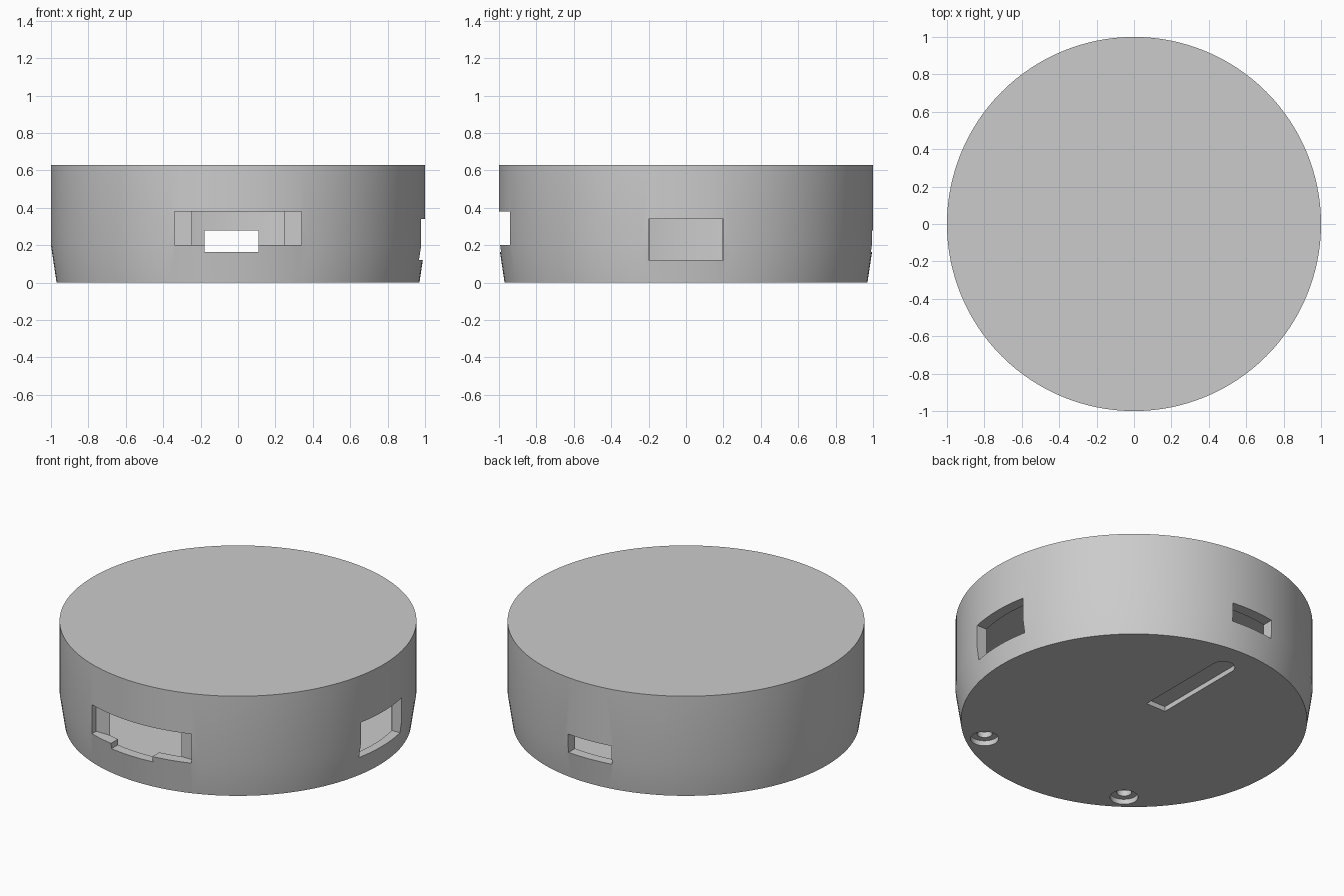
import bpy, bmesh, math

if "Cube" in bpy.data.objects:
    bpy.data.objects.remove(bpy.data.objects["Cube"])

SEG = 128
FLOOR, CEILING = 0.067, 0.563     # inner cavity limits
INNER_R = 0.933                   # inner wall radius

grey = bpy.data.materials.new("plain grey")
grey.diffuse_color = (0.6, 0.6, 0.6, 1)
grey.use_nodes = True
grey.node_tree.nodes["Principled BSDF"].inputs["Base Color"].default_value = grey.diffuse_color


def finish(bm, name):
    bmesh.ops.recalc_face_normals(bm, faces=bm.faces)
    mesh = bpy.data.meshes.new(name)
    bm.to_mesh(mesh)
    bm.free()
    obj = bpy.data.objects.new(name, mesh)
    bpy.context.collection.objects.link(obj)
    return obj


def turned(name, profile, seg=SEG, centre=(0, 0)):
    """Closed solid turned around z from (radius, height) points."""
    bm = bmesh.new()
    rings = []
    for r, z in profile:
        rings.append([bm.verts.new((centre[0] + r * math.cos(2 * math.pi * i / seg),
                                    centre[1] + r * math.sin(2 * math.pi * i / seg), z))
                      for i in range(seg)])
    for a, b in zip(rings, rings[1:]):
        for i in range(seg):
            j = (i + 1) % seg
            bm.faces.new((a[i], a[j], b[j], b[i]))
    bm.faces.new(rings[0][::-1])
    bm.faces.new(rings[-1])
    return finish(bm, name)


def prism(name, outline, z0, z1):
    """Outline in x, y raised from z0 to z1."""
    bm = bmesh.new()
    low = [bm.verts.new((x, y, z0)) for x, y in outline]
    high = [bm.verts.new((x, y, z1)) for x, y in outline]
    n = len(outline)
    for i in range(n):
        j = (i + 1) % n
        bm.faces.new((low[i], low[j], high[j], high[i]))
    bm.faces.new(low[::-1])
    bm.faces.new(high)
    return finish(bm, name)


def box(name, x0, x1, y0, y1, z0, z1):
    return prism(name, [(x0, y0), (x1, y0), (x1, y1), (x0, y1)], z0, z1)


# round case with a slightly tapered foot
case = turned("round_case", [(0.97, 0), (1.0, 0.2), (1.0, 0.63)])
case.data.materials.append(grey)

# hollow inside
cutters = [turned("cavity_cutter", [(INNER_R, FLOOR), (INNER_R, CEILING)])]

# wall openings: wide front port, side port, and the slot through front and back
cutters += [
    box("front_port_cutter", -0.34, 0.34, -1.2, -0.9, 0.2, 0.38),
    box("right_port_cutter", 0.912, 1.2, -0.2, 0.2, 0.12, 0.34),
    box("through_slot_cutter", -0.18, 0.11, -1.2, 1.2, 0.165, 0.28),
]

# stepped screw holes in the base
for side in (-1, 1):
    cutters.append(turned("screw_hole_cutter",
                          [(0.079, -0.1), (0.079, 0.032), (0.042, 0.032), (0.042, 0.1)],
                          32, (side * 0.51, -0.695)))

# shallow groove with one round end under the base
arc = [(0.067 * math.cos(math.pi * i / 16), 0.775 + 0.067 * math.sin(math.pi * i / 16))
       for i in range(17)]
cutters.append(prism("base_groove_cutter", arc + [(-0.067, 0.19), (0.067, 0.19)], -0.1, 0.03))

# cut everything out of the case
bpy.context.view_layer.objects.active = case
case.select_set(True)
for cutter in cutters:
    mod = case.modifiers.new(cutter.name, 'BOOLEAN')
    mod.operation = 'DIFFERENCE'
    mod.solver = 'EXACT'
    mod.object = cutter
    bpy.ops.object.modifier_apply(modifier=mod.name)
    bpy.data.objects.remove(cutter)

bpy.ops.object.shade_smooth_by_angle(angle=math.radians(30))
